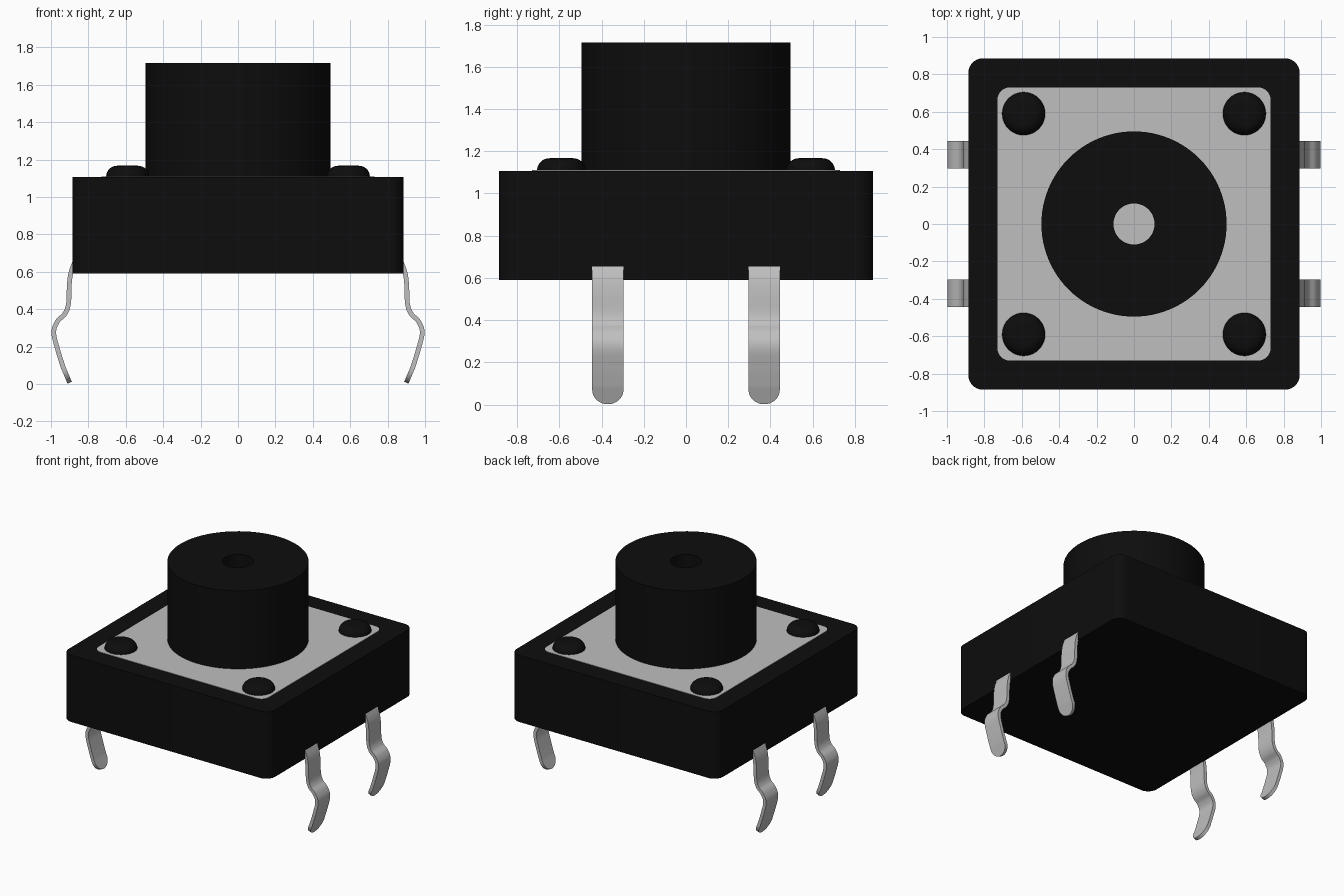
import bpy, bmesh, math
from mathutils import Vector

cube = bpy.data.objects.get("Cube")
if cube:
    bpy.data.objects.remove(cube, do_unlink=True)


def material(name, value):
    m = bpy.data.materials.new(name)
    m.use_nodes = True
    m.diffuse_color = (value, value, value, 1)
    m.node_tree.nodes["Principled BSDF"].inputs["Base Color"].default_value = m.diffuse_color
    return m


black = material("black plastic", 0.004)
metal = material("light grey metal", 0.52)


def finish(name, bm, mat, angle=35):
    bmesh.ops.recalc_face_normals(bm, faces=bm.faces)
    mesh = bpy.data.meshes.new(name)
    bm.to_mesh(mesh)
    bm.free()
    mesh.materials.append(mat)
    obj = bpy.data.objects.new(name, mesh)
    bpy.context.collection.objects.link(obj)
    bpy.ops.object.select_all(action='DESELECT')
    bpy.context.view_layer.objects.active = obj
    obj.select_set(True)
    bpy.ops.object.shade_smooth_by_angle(angle=math.radians(angle))
    return obj


def rounded_slab(name, half, radius, bottom, top, mat, steps=8):
    bm = bmesh.new()
    ring = []
    for corner, (sx, sy) in enumerate([(1, 1), (-1, 1), (-1, -1), (1, -1)]):
        for i in range(steps + 1):
            a = (corner + i / steps) * math.pi / 2
            ring.append(bm.verts.new((sx * (half - radius) + radius * math.cos(a),
                                      sy * (half - radius) + radius * math.sin(a), bottom)))
    base = bm.faces.new(ring)
    bmesh.ops.extrude_face_region(bm, geom=[base], use_keep_orig=True)
    moved = [v for v in bm.verts if v not in set(ring)]
    bmesh.ops.translate(bm, verts=moved, vec=(0, 0, top - bottom))
    return finish(name, bm, mat)


def lathe(name, profile, center, mat, segments=64):
    bm = bmesh.new()
    verts = [bm.verts.new((r, 0, z)) for r, z in profile]
    edges = [bm.edges.new(pair) for pair in zip(verts, verts[1:])]
    bmesh.ops.spin(bm, geom=verts + edges, cent=(0, 0, 0), axis=(0, 0, 1),
                   angle=math.tau, steps=segments, use_duplicate=False)
    bmesh.ops.remove_doubles(bm, verts=bm.verts, dist=1e-4)
    bmesh.ops.translate(bm, verts=bm.verts, vec=(*center, 0))
    return finish(name, bm, mat)


# Housing and flush metal cover
rounded_slab("housing", 0.885, 0.075, 0.59, 1.107, black)
rounded_slab("cover_plate", 0.73, 0.065, 1.08, 1.11, metal)

# Hollow push button
lathe("button", [(0.11, 1.09), (0.11, 1.715), (0.495, 1.715), (0.495, 1.09), (0.11, 1.09)],
      (0, 0), black, 96)

# Domed rivets at the four corners
dome = [(0.115, 1.09)]
for i in range(9):
    a = i / 8 * math.pi / 2
    dome.append((0.055 + 0.06 * math.cos(a), 1.11 + 0.057 * math.sin(a)))
dome.append((0, 1.167))
for sx, x_name in ((1, "left"), (-1, "right")):
    for sy, y_name in ((-1, "front"), (1, "back")):
        lathe(f"rivet_{y_name}_{x_name}", dome, (sx * 0.59, sy * 0.59), black, 40)


def smooth_path(points, steps=8):
    pts = [Vector(p) for p in points]
    pts = [pts[0] * 2 - pts[1]] + pts + [pts[-1] * 2 - pts[-2]]
    out = []
    for a, b, c, d in zip(pts, pts[1:], pts[2:], pts[3:]):
        for i in range(steps):
            t = i / steps
            out.append(0.5 * (2 * b + (c - a) * t + (2 * a - 5 * b + 4 * c - d) * t * t
                              + (3 * b - a - 3 * c + d) * t ** 3))
    return out + [pts[-2]]


# Bent strip legs with rounded tips
leg_path = smooth_path([(0.865, 0.67), (0.892, 0.60), (0.902, 0.53), (0.906, 0.43),
                        (0.926, 0.375), (0.965, 0.335), (0.985, 0.275),
                        (0.963, 0.18), (0.935, 0.09)])
tip = Vector((0.9, 0.007))
start = leg_path[-1]
leg_path += [start.lerp(tip, math.sin(i / 14 * math.pi / 2)) for i in range(1, 15)]


def leg(name, sx, y, half_width=0.074, thickness=0.025):
    bm = bmesh.new()
    rings = []
    for i, p in enumerate(leg_path):
        along = (leg_path[min(i + 1, len(leg_path) - 1)] - leg_path[max(i - 1, 0)]).normalized()
        side = Vector((-along.y, along.x)) * thickness / 2
        left = min((tip - p).length, half_width)
        w = max(math.sqrt(half_width ** 2 - (half_width - left) ** 2), 0.004)
        rings.append([bm.verts.new((sx * q.x, y + k * w, q.y))
                      for q, k in ((p + side, 1), (p + side, -1), (p - side, -1), (p - side, 1))])
    for r, s in zip(rings, rings[1:]):
        for k in range(4):
            bm.faces.new((r[k], r[(k + 1) % 4], s[(k + 1) % 4], s[k]))
    bm.faces.new(rings[0])
    bm.faces.new(rings[-1])
    return finish(name, bm, metal, 40)


for sx, x_name in ((1, "left"), (-1, "right")):
    for y, y_name in ((-0.37, "front"), (0.37, "back")):
        leg(f"leg_{y_name}_{x_name}", sx, y)
